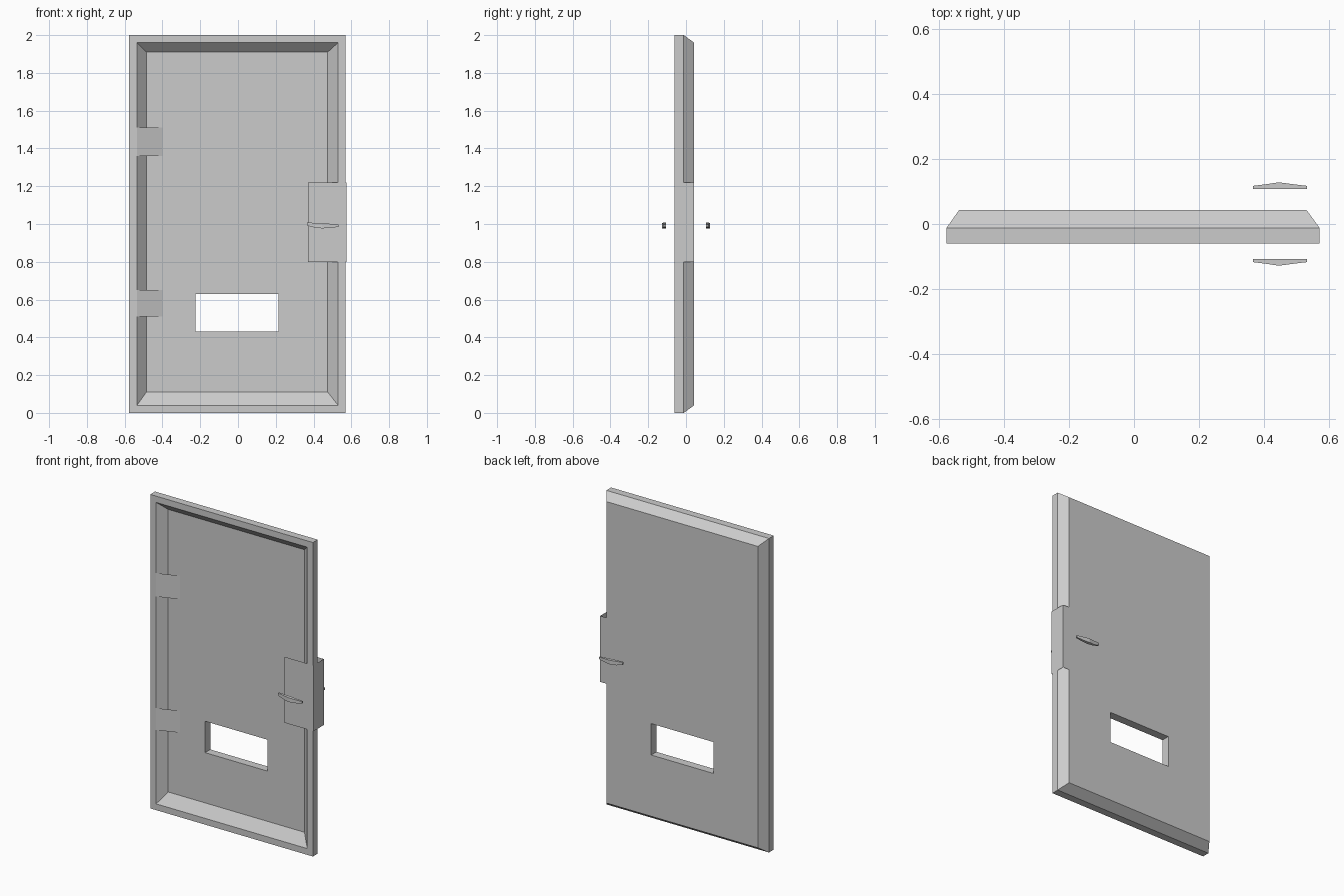
import bpy, bmesh

if "Cube" in bpy.data.objects:
    bpy.data.objects.remove(bpy.data.objects["Cube"])

grey = bpy.data.materials.new("door_grey")
grey.diffuse_color = (0.6, 0.6, 0.6, 1)
grey.use_nodes = True
grey.node_tree.nodes["Principled BSDF"].inputs["Base Color"].default_value = grey.diffuse_color


def finish(name, bm, closed=True):
    if closed:
        bmesh.ops.recalc_face_normals(bm, faces=bm.faces)
    mesh = bpy.data.meshes.new(name)
    bm.to_mesh(mesh)
    bm.free()
    mesh.materials.append(grey)
    ob = bpy.data.objects.new(name, mesh)
    bpy.context.collection.objects.link(ob)
    return ob


def bridge(bm, a, b):
    n = len(a)
    for i in range(n):
        j = (i + 1) % n
        bm.faces.new((a[i], a[j], b[j], b[i]))


def sheet(name, profile, z0, z1):
    """Thin plate: an open (x, y) profile swept upward, facing the front."""
    bm = bmesh.new()
    low = [bm.verts.new((x, y, z0)) for x, y in profile]
    high = [bm.verts.new((x, y, z1)) for x, y in profile]
    for i in range(len(profile) - 1):
        bm.faces.new((low[i], low[i + 1], high[i + 1], high[i]))
    return finish(name, bm, closed=False)


# Door leaf: rectangular rings from the window, round the rim, back to the window
rings = [
    (-0.225, 0.215, 0.43, 0.63, -0.010),   # window, front
    (-0.485, 0.475, 0.11, 1.91, -0.010),   # recessed panel
    (-0.535, 0.530, 0.04, 1.96, -0.060),   # rim, inner edge
    (-0.576, 0.570, 0.00, 2.00, -0.060),   # rim, outer edge
    (-0.576, 0.570, 0.00, 2.00, -0.012),   # side
    (-0.537, 0.530, 0.04, 1.96, 0.043),    # back chamfer
    (-0.225, 0.215, 0.43, 0.63, 0.043),    # window, back
]
bm = bmesh.new()
loops = [[bm.verts.new(p) for p in ((x0, y, z0), (x1, y, z0), (x1, y, z1), (x0, y, z1))]
         for x0, x1, z0, z1, y in rings]
for i, loop in enumerate(loops):
    bridge(bm, loop, loops[(i + 1) % len(loops)])
finish("door_leaf", bm)

# Lock plate wrapped round the door edge
sheet("lock_plate", [(0.37, -0.062), (0.575, -0.062), (0.575, 0.043), (0.53, 0.043)], 0.80, 1.22)

# Hinge plates ramping from the rim to the panel
for name, z0, z1 in (("lower_hinge", 0.51, 0.65), ("upper_hinge", 1.36, 1.51)):
    sheet(name, [(-0.535, -0.06), (-0.40, -0.0105)], z0, z1)

# Lever handles, slightly bowed, one on each side
stations = [  # x, outer y, bottom z, top z
    (0.365, 0.117, 0.992, 1.008),
    (0.405, 0.122, 0.981, 1.006),
    (0.445, 0.128, 0.977, 1.004),
    (0.490, 0.122, 0.979, 1.001),
    (0.532, 0.117, 0.985, 0.998),
]
for name, side in (("front_handle", -1), ("back_handle", 1)):
    bm = bmesh.new()
    sections = [[bm.verts.new((x, side * y, z)) for y, z in
                 ((0.107, zb), (yo, zb), (yo, zt), (0.107, zt))]
                for x, yo, zb, zt in stations]
    for a, b in zip(sections, sections[1:]):
        bridge(bm, a, b)
    bm.faces.new(sections[0])
    bm.faces.new(sections[-1])
    finish(name, bm)
